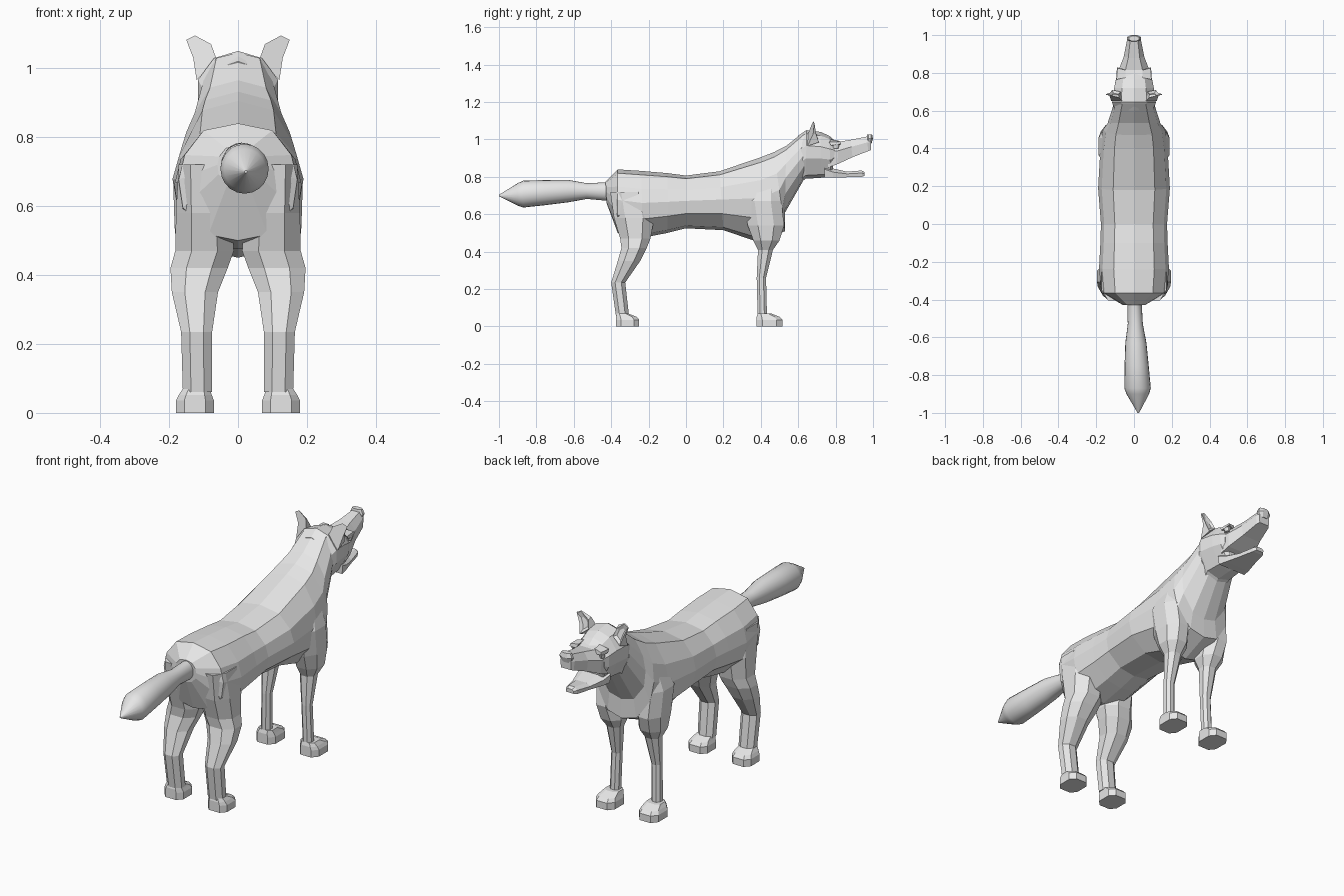
import bpy, bmesh, math
from mathutils import Vector

grey = bpy.data.materials.new("light grey")
grey.diffuse_color = (0.8, 0.8, 0.8, 1)


def loft(name, rings, mirror=False, smooth=False):
    """Skin a list of equal-length point rings and cap both ends."""
    bm = bmesh.new()
    vs = [[bm.verts.new(p) for p in r] for r in rings]
    n = len(vs[0])
    for a, b in zip(vs, vs[1:]):
        for i in range(n):
            j = (i + 1) % n
            bm.faces.new((a[i], a[j], b[j], b[i]))
    bm.faces.new(vs[0])
    bm.faces.new(vs[-1])
    bmesh.ops.recalc_face_normals(bm, faces=bm.faces)
    me = bpy.data.meshes.new(name)
    bm.to_mesh(me)
    bm.free()
    me.materials.append(grey)
    ob = bpy.data.objects.new(name, me)
    bpy.context.collection.objects.link(ob)
    if mirror:
        m = ob.modifiers.new("mirror", 'MIRROR')
        m.use_axis = (True, False, False)
        m.use_mirror_merge = False
    if smooth:
        bpy.ops.object.select_all(action='DESELECT')
        ob.select_set(True)
        bpy.context.view_layer.objects.active = ob
        bpy.ops.object.shade_smooth_by_angle(angle=math.radians(40))
    return ob


def section(top, bottom, hw, shape):
    """Symmetric ring; top and bottom are (y, z), shape is (width, depth) pairs."""
    t, b = Vector(top), Vector(bottom)
    pts = [(w * hw, *t.lerp(b, d)) for w, d in shape]
    return pts + [(-x, y, z) for x, y, z in reversed(pts) if x > 1e-6]


def slab(z, y0, y1, x0, x1, c=0.28):
    """Horizontal eight-sided ring with cut corners."""
    dx, dy = (x1 - x0) * c, (y1 - y0) * c
    return [(x0 + dx, y0, z), (x1 - dx, y0, z), (x1, y0 + dy, z), (x1, y1 - dy, z),
            (x1 - dx, y1, z), (x0 + dx, y1, z), (x0, y1 - dy, z), (x0, y0 + dy, z)]


# torso and neck
TORSO = [(0, 0), (.58, .06), (.90, .27), (1, .48), (.93, .72), (.5, .95), (0, 1)]
loft("body", [section(*s, TORSO) for s in [
    ((-.43, .775), (-.425, .66), .06),
    ((-.365, .84), (-.365, .50), .172),
    ((-.24, .832), (-.23, .475), .185),
    ((-.10, .82), (-.10, .50), .178),
    ((0, .807), (0, .525), .175),
    ((.18, .83), (.20, .515), .19),
    ((.40, .905), (.39, .45), .178),
    ((.47, .932), (.53, .51), .165),
    ((.535, .965), (.53, .61), .14),
    ((.635, 1.045), (.63, .785), .108)]])

# skull
HEAD = [(0, 0), (.6, .08), (1, .32), (1, .58), (.6, .93), (0, 1)]
loft("head", [section(*s, HEAD) for s in [
    ((.60, 1.02), (.60, .76), .10),
    ((.645, 1.05), (.64, .79), .116),
    ((.72, 1.04), (.72, .795), .105),
    ((.765, 1.02), (.775, .80), .095),
    ((.80, .99), (.785, .84), .085)]])

# open muzzle
JAW = [(0, 0), (.55, 0), (1, .4), (.95, 1), (0, 1)]
loft("upper_jaw", [section(*s, JAW) for s in [
    ((.76, 1.0), (.76, .85), .088),
    ((.815, .987), (.81, .868), .082),
    ((.88, .998), (.89, .905), .055),
    ((.965, 1.015), (.975, .938), .038),
    ((.99, 1.015), (.988, .943), .030)]])
loft("lower_jaw", [section(*s, JAW) for s in [
    ((.74, .87), (.74, .797), .085),
    ((.785, .845), (.785, .796), .075),
    ((.86, .828), (.86, .798), .052),
    ((.94, .834), (.94, .80), .032),
    ((.955, .825), (.955, .805), .022)]])
loft("nose", [slab(.978, .965, .992, -.026, .026),
              slab(1.005, .965, 1.0, -.036, .036),
              slab(1.027, .968, .995, -.026, .026)])

# brows and eyes
loft("brow", [[(.045, .775, 1.0), (.092, .765, .985), (.094, .775, .968), (.06, .79, .975)],
              [(.045, .815, .993), (.088, .825, .988), (.09, .83, .977), (.06, .82, .97)]],
     mirror=True)
loft("eye", [slab(.952, .788, .815, .07, .09), slab(.972, .785, .82, .07, .092)], mirror=True)

# ears, with a hollow front
outer = [(.062, .65, 1.025), (.078, .668, 1.07), (.125, .68, 1.095),
         (.150, .685, 1.082), (.130, .68, 1.03), (.120, .65, .965)]
hollow = [(.070, .70, 1.02), (.082, .685, 1.06), (.124, .684, 1.092),
          (.147, .688, 1.080), (.126, .695, 1.03), (.116, .71, .985)]
centre = Vector((.10, .672, 1.03))
inner = [tuple(Vector(p).lerp(centre, .45)) for p in hollow]
loft("ear", [outer, hollow, inner], mirror=True)

# hind legs
loft("hind_leg", [slab(*s) for s in [
    (.72, -.405, -.20, .05, .172),
    (.58, -.385, -.17, .02, .180),
    (.47, -.352, -.19, .012, .182),
    (.42, -.345, -.21, .03, .196),
    (.35, -.365, -.245, .058, .192),
    (.235, -.400, -.325, .075, .165),
    (.06, -.375, -.305, .075, .160)]], mirror=True)

# front legs
loft("front_leg", [slab(*s) for s in [
    (.74, .34, .50, .07, .165),
    (.67, .31, .51, .07, .188),
    (.54, .33, .525, .06, .184),
    (.46, .36, .50, .05, .176),
    (.41, .385, .465, .07, .15),
    (.26, .378, .428, .09, .14),
    (.06, .383, .433, .095, .145)]], mirror=True)

# paws
for name, y0, y1 in (("hind_paw", -.375, -.25), ("front_paw", .378, .515)):
    loft(name, [slab(0, y0, y1, .07, .18, .22),
                slab(.036, y0, y1, .07, .18, .22),
                slab(.052, y0, y1 - .015, .076, .172, .22),
                slab(.07, y0 + .005, y1 - .06, .082, .160, .22)], mirror=True)

# round tail, drifting slightly to one side
N = 20
loft("tail", [[(x + r * math.cos(2 * math.pi * i / N), y, z + rz * math.sin(2 * math.pi * i / N))
               for i in range(N)] for y, x, z, r, rz in [
    (-.38, .002, .722, .038, .050),
    (-.44, .004, .722, .038, .048),
    (-.53, .007, .724, .040, .042),
    (-.63, .010, .724, .056, .060),
    (-.75, .014, .716, .064, .067),
    (-.87, .019, .708, .070, .072),
    (-.90, .020, .706, .060, .060),
    (-1.0, .023, .700, .004, .004)]], smooth=True)
